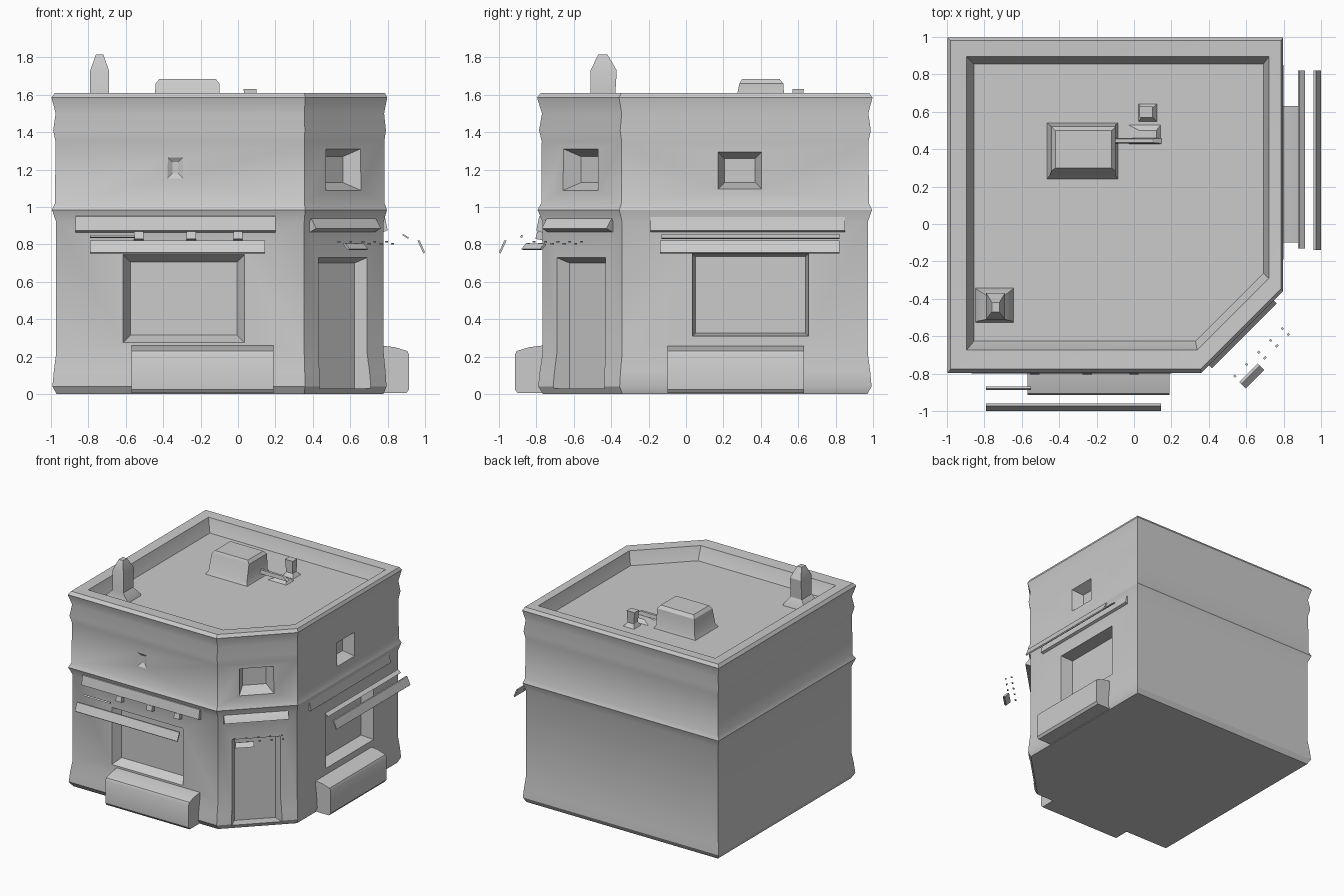
import bpy, bmesh, math, random
from mathutils import Matrix, Vector

if "Cube" in bpy.data.objects:
    bpy.data.objects.remove(bpy.data.objects["Cube"])

random.seed(4)
R2 = math.sqrt(2)


def make(name, bm, mat=None):
    if mat:
        bm.transform(mat)
    bmesh.ops.recalc_face_normals(bm, faces=bm.faces)
    me = bpy.data.meshes.new(name)
    bm.to_mesh(me)
    bm.free()
    ob = bpy.data.objects.new(name, me)
    bpy.context.collection.objects.link(ob)
    return ob


def loft(name, rings, mat=None):
    """Closed solid through rings that have equal point counts."""
    bm = bmesh.new()
    vs = [[bm.verts.new(p) for p in r] for r in rings]
    n = len(rings[0])
    for a, b in zip(vs, vs[1:]):
        for i in range(n):
            j = (i + 1) % n
            bm.faces.new((a[i], a[j], b[j], b[i]))
    bm.faces.new(vs[0][::-1])
    bm.faces.new(vs[-1])
    return make(name, bm, mat)


def extrude(name, prof, u0, u1, mat):
    """Extrude an (out, z) profile along a wall."""
    return loft(name, [[(u, n, z) for n, z in prof] for u in (u0, u1)], mat)


def tower(name, levels):
    """Stack of rectangles: (x0, x1, y0, y1, z)."""
    return loft(name, [[(a, c, z), (b, c, z), (b, d, z), (a, d, z)]
                       for a, b, c, d, z in levels])


def wall_frame(origin, along, out):
    m = Matrix((Vector(along), Vector(out), Vector((0, 0, 1)))).transposed().to_4x4()
    m.translation = Vector(origin)
    return m


FRONT = wall_frame((0, -.8, 0), (1, 0, 0), (0, -1, 0))
RIGHT = wall_frame((.8, 0, 0), (0, 1, 0), (1, 0, 0))
CORNER = wall_frame((.58, -.58, 0), (1/R2, 1/R2, 0), (1/R2, -1/R2, 0))


def footprint(o, z):
    x0, x1, y0, y1 = -1 - o, .8 + o * .75, -.8 - o * 1.2, 1 + o
    c = 1.16 + R2 * o
    return [(x0, y0, z), (c + y0, y0, z), (x1, x1 - c, z), (x1, y1, z), (x0, y1, z)]


# Building shell with chamfered corner, mouldings, parapet and sunken roof
profile = [(0, -.03), (.04, -.008), (.12, -.015), (.22, -.028), (.92, -.028), (.985, -.005),
           (1.02, -.022), (1.35, -.024), (1.41, -.012), (1.5, -.025), (1.585, -.003),
           (1.61, -.02), (1.605, -.105), (1.57, -.115), (1.5, -.145)]
shell = loft("building_shell", [footprint(o, z) for z, o in profile])


# Tapered recesses: windows, door and upper openings
def recess(mat, u0, u1, z0, z1, depth, taper, foot=None):
    foot = taper if foot is None else foot

    def ring(t, n):
        return [(u0 + taper * t, n, z0 + foot * t), (u1 - taper * t, n, z0 + foot * t),
                (u1 - taper * t, n, z1 - taper * t), (u0 + taper * t, n, z1 - taper * t)]
    k = .055 / depth
    cut = loft("cutter", [ring(-k, .03), ring(1, -depth - .025)], mat)
    cut.hide_render = True
    mod = shell.modifiers.new("recess", 'BOOLEAN')
    mod.object, mod.operation, mod.solver = cut, 'DIFFERENCE', 'EXACT'
    bpy.context.view_layer.objects.active = shell
    bpy.ops.object.modifier_apply(modifier=mod.name)
    bpy.data.objects.remove(cut)


recess(FRONT, -.62, .04, .27, .75, .08, .045)
recess(RIGHT, .035, .655, .31, .75, .1, .015)
recess(CORNER, -.185, .185, .03, .73, .07, .03, .0)
recess(RIGHT, .175, .4, 1.1, 1.29, .08, .03)
recess(CORNER, -.13, .13, 1.09, 1.31, .09, .04)
recess(FRONT, -.38, -.29, 1.15, 1.27, .02, .03)

# Planter boxes under the shop windows
planter = [(-.04, .005), (.1, .005), (.115, .025), (.115, .21), (.105, .23), (.04, .25), (-.04, .26)]
extrude("front_planter", planter, -.57, .19, FRONT)
extrude("right_planter", planter, -.1, .63, RIGHT)

# Ledges above each opening
ledge = [(-.04, .965), (-.015, .95), (.0, .875), (-.04, .86)]
extrude("front_ledge", ledge, -.87, .2, FRONT)
extrude("right_ledge", ledge, -.19, .85, RIGHT)
hood = [(-.04, .95), (-.01, .93), (.02, .885), (-.04, .86)]
extrude("corner_ledge", hood, -.25, .24, CORNER)

# Awning valances hanging out in front, with thin inner rails
valance = [(.16, .82), (.172, .82), (.2, .757), (.192, .75)]
extrude("front_awning_valance", valance, -.79, .145, FRONT)
extrude("right_awning_valance", valance, -.14, .82, RIGHT)
rail = [(.078, .85), (.085, .855), (.115, .835), (.108, .83)]
extrude("right_awning_rail", rail, -.13, .82, RIGHT)
rail_thin = [(.07, .845), (.08, .85), (.088, .84), (.078, .835)]
extrude("front_awning_rail", rail_thin, -.79, -.55, FRONT)
extrude("corner_awning_valance", [(.175, .8), (.19, .805), (.225, .775), (.21, .77)],
        -.2, -.06, CORNER)

# Brackets between ledge and awning
bracket = [(-.04, .87), (-.005, .87), (.005, .83), (-.04, .82)]
for i, u in enumerate((-.53, -.25, 0)):
    extrude(f"front_bracket_{i}", bracket, u - .025, u + .025, FRONT)

# Scraps of the corner awning
for i in range(10):
    u, n = -.2 + (i % 5) * .09, .13 + (i // 5) * .045
    z = .85 - n * .25
    extrude(f"corner_awning_scrap_{i}",
            [(n, z), (n + .012, z), (n + .012, z - .008), (n, z - .008)],
            u, u + random.uniform(.01, .02), CORNER)

# Roof: chimney, air unit and small vent with pipe
tower("chimney", [(-.85, -.64, -.53, -.34, 1.49), (-.84, -.65, -.52, -.35, 1.52),
                  (-.79, -.69, -.51, -.38, 1.57), (-.79, -.69, -.51, -.37, 1.73),
                  (-.76, -.72, -.47, -.42, 1.815)])
tower("roof_unit", [(-.47, -.08, .235, .545, 1.49), (-.45, -.1, .26, .53, 1.53),
                    (-.44, -.1, .285, .52, 1.66), (-.42, -.12, .3, .5, 1.685)])
tower("roof_vent", [(.02, .13, .54, .65, 1.49), (.04, .1, .57, .62, 1.53),
                    (.03, .1, .57, .63, 1.63)])
tower("roof_pipe", [(-.1, .15, .43, .46, 1.53), (-.1, .1, .435, .455, 1.56)])
tower("roof_pipe_base", [(-.05, .15, .42, .54, 1.49), (.03, .12, .45, .5, 1.525)])

# Soft shading with crisp edges
for ob in bpy.context.scene.objects:
    ob.select_set(True)
bpy.context.view_layer.objects.active = shell
bpy.ops.object.shade_smooth_by_angle(angle=math.radians(30))
